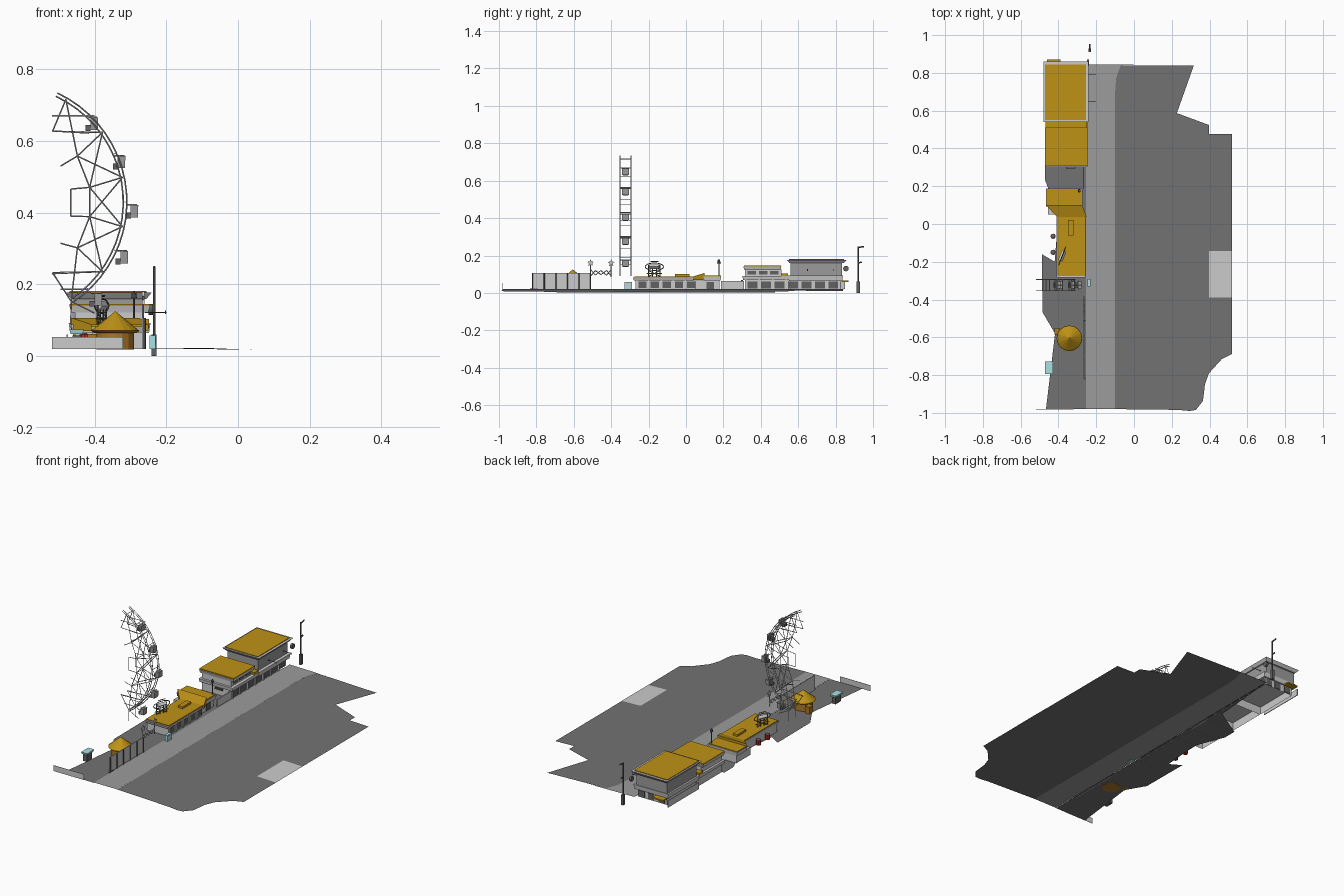
import bpy, bmesh, math
from mathutils import Vector, Matrix

if "Cube" in bpy.data.objects:
    bpy.data.objects.remove(bpy.data.objects["Cube"])

def mat(name, r, g, b):
    m = bpy.data.materials.new(name)
    m.diffuse_color = (r, g, b, 1)
    m.use_nodes = True
    m.node_tree.nodes["Principled BSDF"].inputs["Base Color"].default_value = m.diffuse_color
    return m

GOLD = mat("gold", .52, .29, .008)
ORANGE = mat("orange", .42, .19, .02)
ASPHALT = mat("asphalt", .17, .17, .17)
PAVING = mat("paving", .33, .33, .33)
DARK = mat("dark_grey", .12, .12, .12)
CYAN = mat("cyan", .4, .75, .78)
RED = mat("red", .6, .02, .02)

def finish(name, bm, m=None):
    me = bpy.data.meshes.new(name)
    bm.normal_update()
    bm.to_mesh(me)
    bm.free()
    ob = bpy.data.objects.new(name, me)
    bpy.context.collection.objects.link(ob)
    if m:
        me.materials.append(m)
    return ob

def box(name, x0, x1, y0, y1, z0, z1, m=None, flare=0, hollow=False):
    """Box; flare widens the top, hollow leaves out the bottom face."""
    bm = bmesh.new()
    v = []
    for z, f in ((z0, 0), (z1, flare)):
        v += [bm.verts.new(p) for p in ((x0-f, y0-f, z), (x1+f, y0-f, z), (x1+f, y1+f, z), (x0-f, y1+f, z))]
    bm.faces.new(v[4:])
    if not hollow:
        bm.faces.new(v[3::-1])
    for i in range(4):
        j = (i+1) % 4
        bm.faces.new((v[i], v[j], v[j+4], v[i+4]))
    return finish(name, bm, m)

def sheet(name, pts, zf, m):
    bm = bmesh.new()
    bm.faces.new([bm.verts.new((x, y, zf(x))) for x, y in pts])
    return finish(name, bm, m)

def bars(name, segs, r, m=None, sides=4):
    """Many straight struts in one mesh."""
    bm = bmesh.new()
    for a, b in segs:
        a, b = Vector(a), Vector(b)
        d = b - a
        mx = Matrix.Translation((a+b)/2) @ d.to_track_quat('Z', 'Y').to_matrix().to_4x4()
        bmesh.ops.create_cone(bm, cap_ends=True, segments=sides, radius1=r, radius2=r, depth=d.length, matrix=mx)
    return finish(name, bm, m)

def cone(name, c, r1, r2, h, m=None, n=16, axis=None):
    bm = bmesh.new()
    mx = Matrix.Translation(c)
    if axis:
        mx = mx @ Matrix.Rotation(math.pi/2, 4, axis)
    bmesh.ops.create_cone(bm, cap_ends=True, segments=n, radius1=r1, radius2=r2, depth=h, matrix=mx)
    return finish(name, bm, m)

# Ground: road, pavement, lot, light patch
slope = lambda x: .022 - .03*(x+.1)
sheet("road", [(-.1, -.98), (.233, -.984), (.296, -.99), (.328, -.984), (.365, -.937), (.376, -.847), (.397, -.79),
               (.466, -.714), (.52, -.688), (.52, .476), (.397, .476), (.397, .524), (.227, .587), (.317, .84),
               (-.07, .84), (-.095, .77), (-.1, .7)], slope, ASPHALT)
sheet("pavement", [(-.254, -.98), (-.1, -.98), (-.1, .7), (-.095, .77), (-.07, .84), (.04, .845), (-.254, .845)],
      lambda x: .0222 if x < -.05 else slope(x), PAVING)
sheet("lot", [(-.466, -.98), (-.254, -.98), (-.254, .84), (-.29, .42), (-.47, .31), (-.47, .23), (-.4, .05),
              (-.42, -.2), (-.487, -.16), (-.485, -.466), (-.418, -.58)], lambda x: .0205, ASPHALT)
sheet("road_patch", [(.397, -.39), (.52, -.39), (.52, -.143), (.397, -.143)], lambda x: slope(x)+.001, None)

# Boundary walls and fence
box("end_wall", -.519, -.32, -.981, -.979, .02, .054)
box("street_wall", -.267, -.263, -.82, -.51, .02, .107)
box("link_wall", -.27, -.264, .187, .31, .02, .065)
bars("fence_posts", [((-.26, -.82+.062*i, .02), (-.26, -.82+.062*i, .107)) for i in range(6)], .003, DARK)
box("notice", -.26, -.258, -.835, -.79, .02, .024, DARK)

# Gate sign with two stars
for i, y in enumerate((-.51, -.4)):
    bm = bmesh.new()
    ring = []
    for k in range(10):
        a, r = math.pi/2 + k*math.pi/5, (.02 if k % 2 == 0 else .009)
        ring.append((y+r*math.cos(a), .16+r*math.sin(a)))
    f = bm.faces.new([bm.verts.new((-.267, p, q)) for p, q in ring])
    e = bmesh.ops.extrude_face_region(bm, geom=[f])
    bmesh.ops.translate(bm, vec=(.006, 0, 0), verts=[g for g in e['geom'] if isinstance(g, bmesh.types.BMVert)])
    finish(f"gate_star_{i}", bm)
gp = [(-.51, .125), (-.485, .095), (-.455, .12), (-.425, .095), (-.4, .125)]
gp2 = [(-.51, .09), (-.485, .12), (-.455, .098), (-.425, .12), (-.4, .09)]
bars("gate_sign", [((-.265, *p[i]), (-.265, *p[i+1])) for p in (gp, gp2) for i in range(4)]
     + [((-.265, y, .085), (-.265, y, .15)) for y in (-.51, -.4)], .0025)

# Round hut
cone("hut_body", (-.342, -.605, .045), .052, .052, .052, ORANGE)
cone("hut_roof", (-.342, -.605, .097), .068, .002, .054, GOLD)
cone("hut_eave", (-.342, -.605, .068), .06, .068, .006, ORANGE)
box("hut_porch", -.42, -.393, -.585, -.55, .02, .062, ORANGE)

# Small kiosks
box("kiosk_body", -.462, -.438, -.785, -.735, .02, .058, DARK)
box("kiosk_top", -.467, -.433, -.79, -.73, .062, .074, CYAN, .003)
box("booth", -.247, -.23, -.33, -.29, .02, .058, CYAN)
box("booth_window", -.231, -.229, -.322, -.298, .036, .052)

# South building: long hall and stepped wing
box("hall_body", -.405, -.272, -.27, .05, .02, .066, hollow=True)
box("hall_eave", -.405, -.262, -.278, .042, .066, .083, None, .006)
box("hall_roof", -.408, -.258, -.275, .04, .083, .088, GOLD)
box("wing_body", -.455, -.285, .05, .18, .02, .066, hollow=True)
box("wing_eave", -.463, -.275, .095, .185, .066, .088, None, .003)
box("wing_roof", -.464, -.276, .098, .186, .088, .093, GOLD)
bm = bmesh.new()
lo = [(-.408, .038), (-.25, .038), (-.275, .1), (-.466, .1)]
vb = [bm.verts.new((x, y, .07)) for x, y in lo]
vt = [bm.verts.new((x, y, .088 if y < .05 else .107)) for x, y in lo]
bm.faces.new(vt)
for i in range(4):
    j = (i+1) % 4
    bm.faces.new((vb[i], vb[j], vt[j], vt[i]))
finish("stepped_roof", bm, GOLD)
box("roof_vent", -.35, -.32, -.06, .02, .088, .1, GOLD)
for i in range(5):
    y = -.255+.065*i
    box(f"hall_window_{i}", -.273, -.27, y, y+.045, .026, .06, DARK)
    box(f"hall_pillar_{i}", -.272, -.266, y-.012, y-.004, .02, .066)
box("wing_door", -.286, -.283, .11, .15, .02, .058, DARK)
for i, y in enumerate((-.065, -.15)):
    cone(f"red_barrel_{i}", (-.428, y, .045), .014, .014, .03, RED, 10)
    cone(f"barrel_lid_{i}", (-.428, y, .062), .014, .006, .005, DARK, 10)

# Roof sign: oval ring on a frame, and a roof lamp
a0, a1 = Vector((-.40, -.22, 0)), Vector((-.36, -.118, 0))
P = lambda t, z: a0.lerp(a1, t) + Vector((0, 0, z))
oval = [P(.5+.48*math.cos(k*math.pi/8), .14+.02*math.sin(k*math.pi/8)) for k in range(16)]
bars("roof_sign_frame", [(oval[k], oval[(k+1) % 16]) for k in range(16)]
     + [(P(t, .085), P(t, .15)) for t in (.2, .4, .6, .8)]
     + [(P(.1, .105), P(.9, .105)), (P(.2, .088), P(.8, .12)), (P(.2, .12), P(.8, .088)), (P(.3, .168), P(.7, .168))],
     .0025, DARK)
bars("roof_sign_board", [(P(.25, .14), P(.75, .14))], .012)
bars("roof_lamp", [((-.29, .176, .09), (-.29, .176, .18)), ((-.29, .166, .16), (-.29, .186, .16))], .003, DARK)
cone("roof_lamp_head", (-.29, .176, .17), .008, .006, .016, DARK, 8)

# North buildings: two shops, each with canopy, upper floor and roof
box("shop_ground_floor", -.455, -.265, .315, .55, .02, .07, hollow=True)
box("shop_canopy", -.465, -.25, .305, .55, .07, .09, None, .003)
box("shop_upper_floor", -.455, -.265, .315, .51, .09, .125, hollow=True)
box("shop_cornice", -.465, -.25, .312, .505, .122, .14, None, .005)
box("shop_roof", -.47, -.245, .31, .508, .14, .146, GOLD)
box("shop_back_roof", -.468, -.248, .508, .545, .09, .104, GOLD)
box("store_ground_floor", -.455, -.265, .555, .825, .02, .07, hollow=True)
box("store_canopy", -.468, -.248, .55, .835, .065, .092, None, .004)
box("store_upper_floor", -.462, -.262, .56, .835, .092, .165, PAVING, hollow=True)
box("store_cornice", -.465, -.255, .553, .845, .16, .177, None, .014)
box("store_roof", -.47, -.255, .55, .845, .177, .181, GOLD)
box("store_awning", -.46, -.39, .835, .87, .058, .066, GOLD)
box("store_side_wall", -.478, -.474, .56, .85, .02, .06)
for i in range(7):
    y = .33+.072*i
    box(f"shop_window_{i}", -.266, -.2625, y, y+.052, .024, .062, DARK)
    box(f"shop_pillar_{i}", -.265, -.257, y-.014, y-.006, .02, .07)
for i in range(3):
    box(f"shop_upper_window_{i}", -.266, -.263, .33+.06*i, .375+.06*i, .098, .118, DARK)
for i, x in enumerate((-.44, -.37, -.31)):
    box(f"store_end_window_{i}", x, x+.04, .824, .828, .025, .06, DARK)
cone("round_sign", (-.243, .855, .13), .015, .015, .012, DARK, 12, 'Y')
bars("sign_arms", [((-.26, y, .122), (-.2, y, .122)) for y in (.65, .79)]
     + [((-.202, y, .117), (-.202, y, .127)) for y in (.65, .79)], .0018, DARK)
box("sign_bracket", -.36, -.31, .295, .305, .06, .068, DARK)

# Street lamp
box("lamp_base", -.241, -.227, .911, .929, 0, .06, DARK)
bars("lamp_pole", [((-.234, .92, .06), (-.234, .92, .248)), ((-.234, .92, .243), (-.234, .952, .248)),
                   ((-.234, .92, .16), (-.234, .94, .165))], .004, DARK, 6)

# Big wheel: an arc of two rims with trusses, rungs and cabins
CX, CZ, R = -.645, .43, .335
def W(r, deg, y):
    a = math.radians(deg)
    return Vector((CX+r*math.cos(a), y, CZ+r*math.sin(a)))
Y0, Y1 = -.353, -.294
rim, truss = [], []
for y in (Y0, Y1):
    A = [-57+122*k/20 for k in range(21)]
    for rr in (R, R-.01):
        rim += [(W(rr, A[k], y), W(rr, A[k+1], y)) for k in range(20)]
    outer = [W(R-.005, a, y) for a in (-57, -36, -12, 12, 36, 60)]
    inner = [W(.235, a, y) for a in (-57, -33, -10, 10, 33, 57)]
    for k in range(6):
        truss.append((inner[k], outer[k]))
        if k < 5:
            truss += [(inner[k], outer[k+1]), (inner[k+1], outer[k])]
            if 0 < k < 4:
                truss.append((inner[k], inner[k+1]))
    V = lambda x, z: Vector((x, y, z))
    truss += [(V(-.466, .39), V(-.466, .466)), (V(-.466, .466), inner[3]), (V(-.466, .39), inner[2]),
              (V(-.519, .628), V(-.415, .622)), (V(-.519, .23), V(-.374, .236)), (V(-.495, .186), V(-.415, .186)),
              (inner[4], V(-.495, .53)), (inner[1], V(-.495, .315)), (V(-.519, .67), V(-.40, .67)),
              (outer[0], V(-.466, .09)), (outer[0], V(-.40, .12))]
rungs = [(W(R-.005, a, Y0), W(R-.005, a, Y1)) for a in (-57, -47, -36, -24, -12, 0, 12, 24, 36, 47, 60)]
rungs += [(W(.235, a, Y0), W(.235, a, Y1)) for a in (-33, -10, 10, 33)]
bars("wheel_rims", rim, .0022)
bars("wheel_trusses", truss, .002)
bars("wheel_rungs", rungs, .002)
for i, (x, z) in enumerate(((-.407, .648), (-.331, .541), (-.295, .404), (-.323, .276), (-.396, .158))):
    box(f"cabin_{i}", x-.004, x+.016, -.341, -.306, z-.017, z+.017, PAVING, .001)
    box(f"cabin_seat_{i}", x-.018, x-.004, -.337, -.31, z-.02, z-.004, DARK)
    bars(f"cabin_hanger_{i}", [((x, Y0, z+.018), (x, Y1, z+.018)), ((x-.014, -.324, z+.018), (x+.014, -.324, z+.018))], .002)
